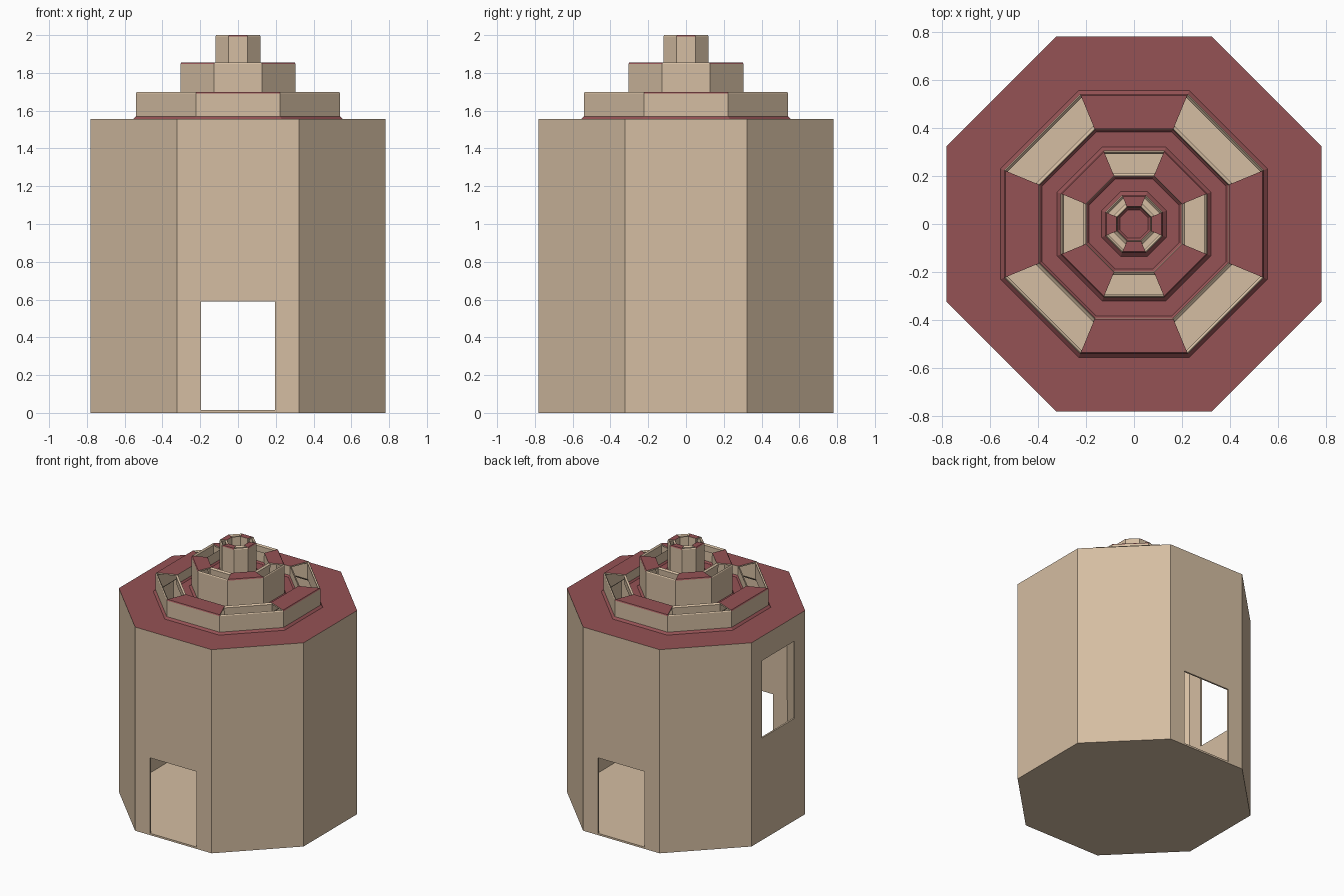
import bpy, bmesh, math

if "Cube" in bpy.data.objects:
    bpy.data.objects.remove(bpy.data.objects["Cube"])


def material(name, rgb):
    m = bpy.data.materials.new(name)
    m.diffuse_color = (*rgb, 1)
    m.use_nodes = True
    m.node_tree.nodes["Principled BSDF"].inputs["Base Color"].default_value = m.diffuse_color
    return m


RED, BEIGE, ROOF = 0, 1, 2

# Octagonal profile: apothem, height, kind of the band leading to this ring
profile = [(0.78, 0.0, BEIGE), (0.78, 1.555, BEIGE), (0.555, 1.555, RED)]
# Each tier: outer apothem, inner apothem, top height, floor inside it, next tier's foot
tiers = [(0.54, 0.395, 1.70, 1.62, 0.32),
         (0.305, 0.20, 1.855, 1.77, 0.135),
         (0.12, 0.072, 2.0, 1.92, None)]
base = 1.555
for outer, inner, top, floor, foot in tiers:
    profile += [(outer, base + 0.015, RED), (outer, top - 0.008, BEIGE),
                (outer - 0.005, top, RED), (inner, top, ROOF),
                (inner - 0.003, floor + 0.012, BEIGE), (inner - 0.013, floor, RED)]
    if foot:
        profile.append((foot, floor, RED))
    base = floor

# Tower shell
bm = bmesh.new()
rings = []
for a, z, _ in profile:
    r = a / math.cos(math.pi / 8)
    rings.append([bm.verts.new((r * math.cos(math.pi / 8 + k * math.pi / 4),
                                r * math.sin(math.pi / 8 + k * math.pi / 4), z))
                  for k in range(8)])
bm.faces.new(rings[0][::-1]).material_index = BEIGE
tier = 0
for i in range(1, len(rings)):
    kind = profile[i][2]
    rim = i + 1 < len(rings) and profile[i + 1][2] == ROOF
    for k in range(8):
        # roof panels alternate: cardinal sides, then diagonal sides, and so on
        roofed = (k % 2 == 1) == (tier % 2 == 0)
        if kind == ROOF and not roofed:
            continue
        n = (k + 1) % 8
        f = bm.faces.new((rings[i - 1][k], rings[i - 1][n], rings[i][n], rings[i][k]))
        f.material_index = BEIGE if kind == BEIGE or (rim and not roofed) else RED
    if kind == ROOF:
        tier += 1
bm.faces.new(rings[-1]).material_index = RED

mesh = bpy.data.meshes.new("tower")
bm.to_mesh(mesh)
bm.free()
tower = bpy.data.objects.new("tower", mesh)
bpy.context.collection.objects.link(tower)
mesh.materials.append(material("roof_red", (0.30, 0.085, 0.09)))
mesh.materials.append(material("wall_beige", (0.66, 0.51, 0.36)))

# Wall thickness, beige on the inside
solid = tower.modifiers.new("thickness", 'SOLIDIFY')
solid.thickness = 0.012
solid.offset = -1
solid.use_even_offset = True
solid.material_offset = 1
solid.material_offset_rim = 1


# Openings: front and back doorways, left window
def opening(name, lo, hi):
    bpy.ops.mesh.primitive_cube_add(size=1, location=[(a + b) / 2 for a, b in zip(lo, hi)])
    cutter = bpy.context.object
    cutter.name = name
    cutter.scale = [b - a for a, b in zip(lo, hi)]
    cutter.data.materials.append(mesh.materials[1])
    cutter.data.materials.append(mesh.materials[1])
    cutter.hide_render = True
    cut = tower.modifiers.new(name, 'BOOLEAN')
    cut.operation = 'DIFFERENCE'
    cut.solver = 'EXACT'
    cut.object = cutter
    for p in cutter.data.polygons:
        p.material_index = 1
    return cutter


cutters = [opening("front_doorway", (-0.197, -1, 0.014), (0.197, -0.6, 0.59)),
           opening("back_doorway", (-0.197, 0.6, 0.014), (0.197, 1, 0.59)),
           opening("left_window", (-1, -0.197, 0.78), (-0.6, 0.197, 1.37))]

bpy.ops.object.select_all(action='DESELECT')
bpy.context.view_layer.objects.active = tower
tower.select_set(True)
for mod in list(tower.modifiers):
    bpy.ops.object.modifier_apply(modifier=mod.name)
for c in cutters:
    bpy.data.objects.remove(c)
